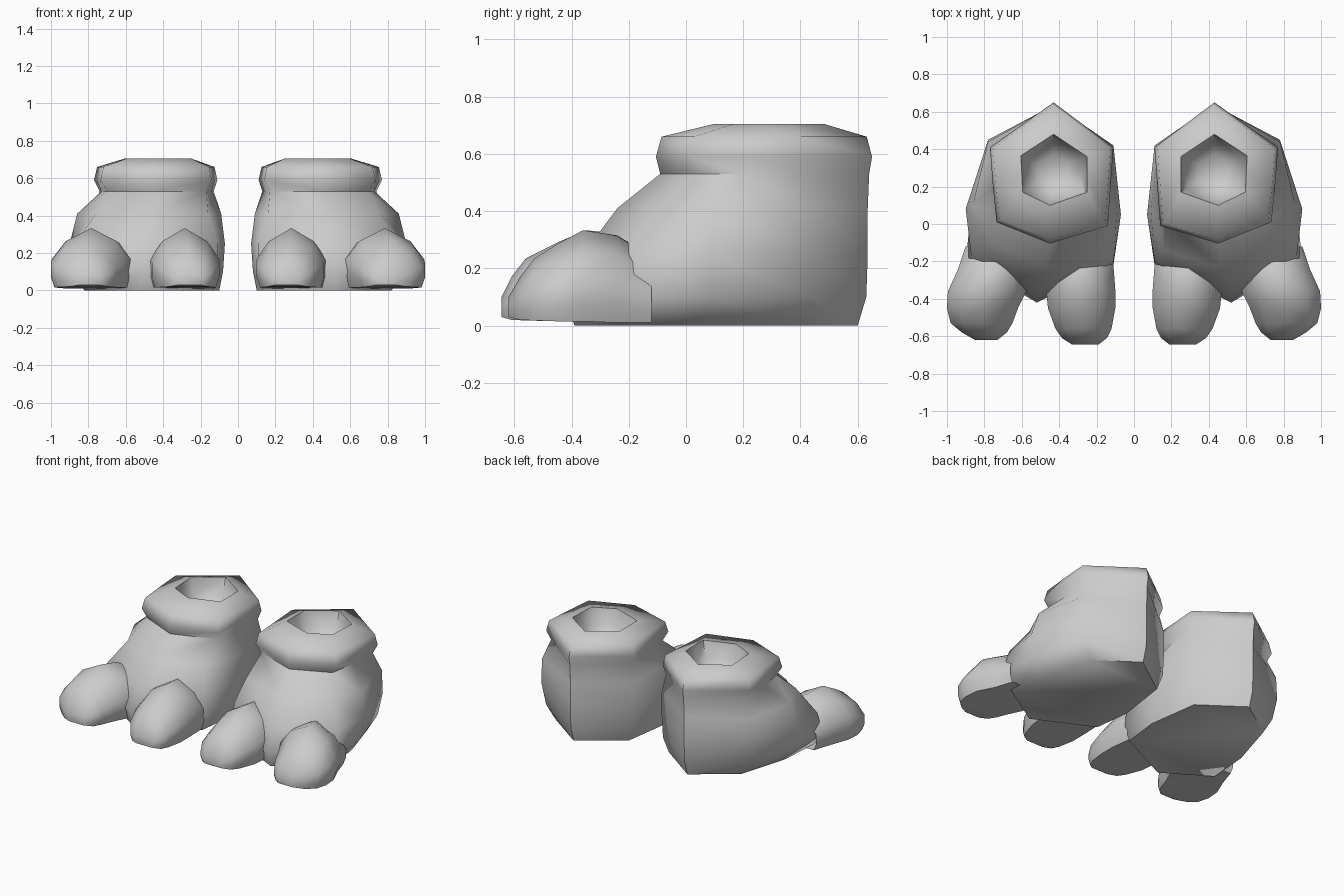
import bpy, bmesh, math

if "Cube" in bpy.data.objects:
    bpy.data.objects.remove(bpy.data.objects["Cube"])

grey = bpy.data.materials.new("warm_grey")
grey.diffuse_color = (0.6, 0.6, 0.6, 1)
grey.use_nodes = True
grey.node_tree.nodes["Principled BSDF"].inputs["Base Color"].default_value = grey.diffuse_color


def loft(name, rings, cap_start=True, side=1):
    """Skin a list of equal-sized point rings into one smooth object."""
    bm = bmesh.new()
    loops = [[bm.verts.new((p[0] * side, p[1], p[2])) for p in r] for r in rings]
    for a, b in zip(loops, loops[1:]):
        n = len(a)
        for i in range(n):
            j = (i + 1) % n
            bm.faces.new((a[i], a[j], b[j], b[i]))
    if cap_start:
        bm.faces.new(loops[0])
    bm.faces.new(loops[-1])
    bmesh.ops.recalc_face_normals(bm, faces=bm.faces)
    mesh = bpy.data.meshes.new(name)
    bm.to_mesh(mesh)
    bm.free()
    mesh.materials.append(grey)
    ob = bpy.data.objects.new(name, mesh)
    bpy.context.collection.objects.link(ob)
    bpy.ops.object.select_all(action='DESELECT')
    ob.select_set(True)
    bpy.context.view_layer.objects.active = ob
    bpy.ops.object.shade_smooth_by_angle(angle=math.radians(62))
    return ob


def ring(z, back, outer_back, outer_mid, outer_front, front,
         inner_front, inner_mid, inner_back):
    pts = (back, outer_back, outer_mid, outer_front, front,
           inner_front, inner_mid, inner_back)
    return [(x, y, z) for x, y in pts]


def scaled(src, z, s, c=(0.43, 0.28)):
    return [(c[0] + (x - c[0]) * s, c[1] + (y - c[1]) * s, z) for x, y, _ in src]


# Boot shaft from sole to cuff, then over the rim and down into the opening
cuff = ring(.59, (.43, .65), (.77, .41), (.755, .21), (.735, .01),
            (.45, -.105), (.14, -.01), (.125, .2), (.11, .41))
hole = ring(.705, (.43, .48), (.605, .365), (.6, .27), (.595, .17),
            (.45, .10), (.25, .17), (.25, .265), (.25, .36))
boot_rings = [
    ring(0, (.43, .60), (.70, .41), (.80, .08), (.82, -.20),
         (.52, -.39), (.13, -.20), (.10, .05), (.15, .40)),
    ring(.10, (.43, .63), (.75, .44), (.87, .08), (.90, -.20),
         (.52, -.42), (.11, -.22), (.08, .05), (.12, .42)),
    ring(.25, (.43, .635), (.78, .45), (.90, .08), (.87, -.17),
         (.51, -.36), (.11, -.20), (.07, .05), (.11, .42)),
    ring(.41, (.43, .635), (.78, .44), (.86, .11), (.76, -.10),
         (.47, -.24), (.16, -.14), (.09, .08), (.11, .42)),
    ring(.53, (.43, .64), (.74, .40), (.73, .20), (.70, .02),
         (.45, -.09), (.17, .01), (.14, .20), (.13, .40)),
    cuff,
    scaled(cuff, .66, .95),
    hole,
    scaled(hole, .60, .85),
    scaled(hole, .53, .45),
]

# Toe cross-section: rounded top and flat underside (side fraction, height fraction)
SECTION = [(-.9, 0), (-1, .2), (-1, .48), (-.65, .78), (0, 1),
           (.65, .78), (1, .48), (1, .2), (.9, 0)]


def toe_rings(stations):
    return [[(cx + u * hw, y, lo + v * (hi - lo)) for u, v in SECTION]
            for y, cx, hw, lo, hi in stations]


# Stations: y, centre x, half width, bottom, top
inner_toe = toe_rings([(-.12, .30, .17, .01, .24), (-.22, .29, .18, .01, .32),
                       (-.35, .285, .185, .015, .333), (-.45, .28, .18, .015, .29),
                       (-.56, .27, .15, .018, .235), (-.61, .265, .12, .02, .17),
                       (-.645, .26, .07, .03, .10)])
outer_toe = toe_rings([(-.12, .72, .18, .01, .24), (-.24, .75, .19, .01, .315),
                       (-.36, .785, .21, .015, .333), (-.45, .81, .19, .015, .285),
                       (-.53, .815, .165, .018, .235), (-.58, .80, .12, .02, .17),
                       (-.62, .79, .06, .03, .10)])

for label, side in (("right", 1), ("left", -1)):
    loft(label + "_boot", boot_rings, side=side)
    loft(label + "_inner_toe", inner_toe, cap_start=False, side=side)
    loft(label + "_outer_toe", outer_toe, cap_start=False, side=side)
